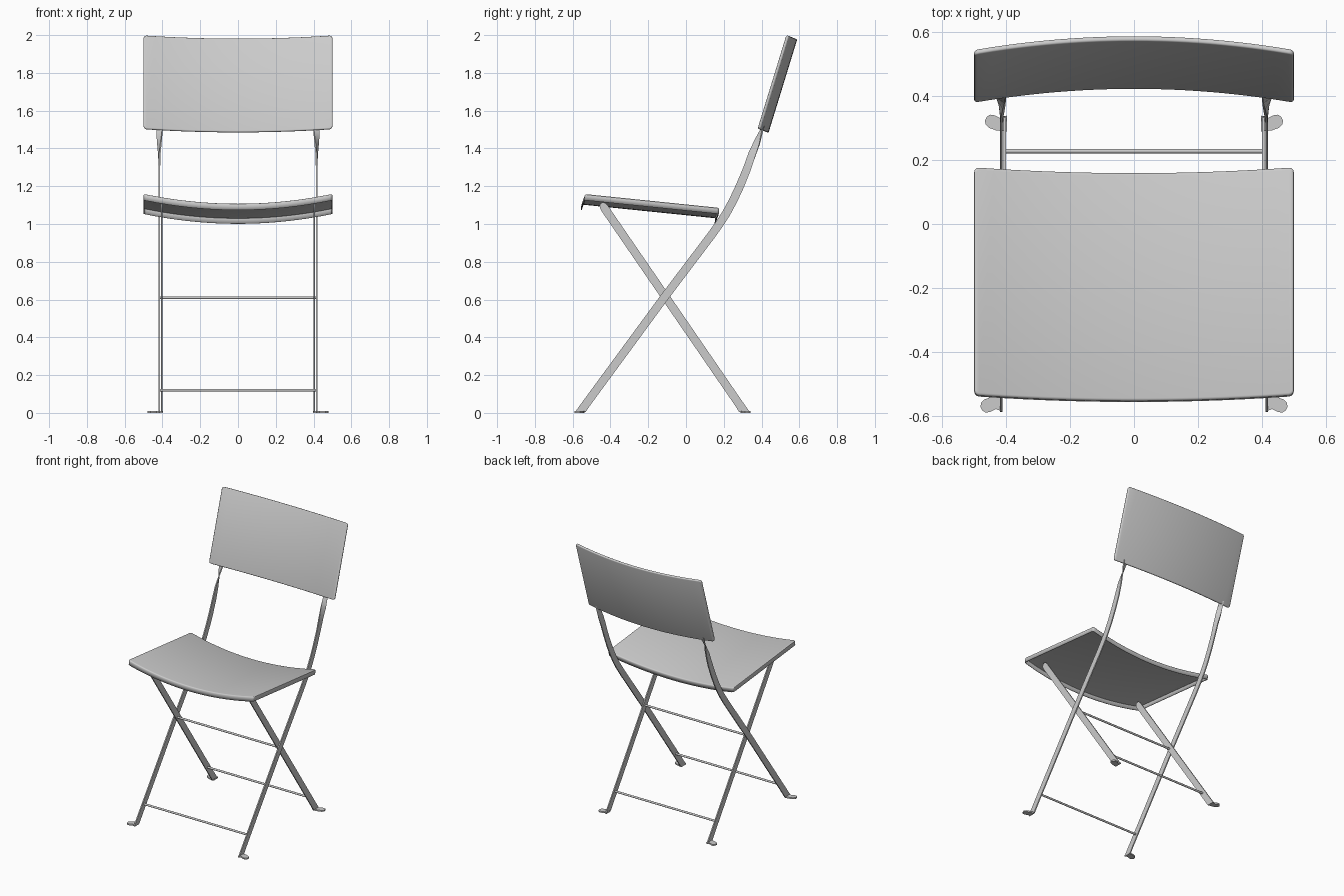
import bpy, bmesh, math
from mathutils import Vector

if "Cube" in bpy.data.objects:
    bpy.data.objects.remove(bpy.data.objects["Cube"])


def finish(name, bm, angle=35):
    bmesh.ops.recalc_face_normals(bm, faces=bm.faces)
    me = bpy.data.meshes.new(name)
    bm.to_mesh(me)
    bm.free()
    ob = bpy.data.objects.new(name, me)
    bpy.context.collection.objects.link(ob)
    bpy.ops.object.select_all(action='DESELECT')
    ob.select_set(True)
    bpy.context.view_layer.objects.active = ob
    bpy.ops.object.shade_smooth_by_angle(angle=math.radians(angle))
    return ob


def panel(name, start, end, sag, depth, hollow=False):
    """Curved panel: start/end are (y, z) of the show face at the side edges,
    sag is the (y, z) offset at x = 0, depth is the (y, z) thickness vector."""
    start, end, sag, depth = (Vector((0, *p)) for p in (start, end, sag, depth))
    length, thick = (end - start).length, depth.length
    bm = bmesh.new()
    bmesh.ops.create_cube(bm, size=1)
    for v in bm.verts:
        v.co = Vector((v.co.x, v.co.y * length, v.co.z * thick))
    # rounded corners, then softened face edges
    upright = [e for e in bm.edges if abs(e.verts[0].co.z - e.verts[1].co.z) > thick / 2]
    bmesh.ops.bevel(bm, geom=upright, offset=0.015, segments=3, profile=0.5, affect='EDGES')
    rim = [e for e in bm.edges if all(v.co.z > thick * 0.49 for v in e.verts)
           or (not hollow and all(v.co.z < -thick * 0.49 for v in e.verts))]
    bmesh.ops.bevel(bm, geom=rim, offset=min(0.008, thick * 0.4), segments=3,
                    profile=0.5, affect='EDGES')
    if hollow:
        low = [f for f in bm.faces if all(v.co.z < -thick * 0.49 for v in f.verts)]
        bmesh.ops.delete(bm, geom=low, context='FACES')
    # slice across the width, then bend
    for i in range(1, 24):
        bmesh.ops.bisect_plane(bm, geom=bm.verts[:] + bm.edges[:] + bm.faces[:],
                               plane_co=(-0.48 + 0.04 * i, 0, 0), plane_no=(1, 0, 0))
    for v in bm.verts:
        x, t, d = v.co.x, v.co.y / length + 0.5, 0.5 - v.co.z / thick
        v.co = start.lerp(end, t) + sag * (1 - 4 * x * x) + depth * d + Vector((x, 0, 0))
    ob = finish(name, bm)
    if hollow:
        mod = ob.modifiers.new("sheet", 'SOLIDIFY')
        mod.thickness = 0.005
        mod.offset = -1
    return ob


def flat_bar(name, x, path, thick=0.008):
    """Flat strip swept in the YZ plane; path holds (y, z, half width, twist)."""
    bm = bmesh.new()
    rings = []
    for i, (y, z, hw, twist) in enumerate(path):
        a, b = path[max(i - 1, 0)], path[min(i + 1, len(path) - 1)]
        tan = Vector((0, b[0] - a[0], b[1] - a[1])).normalized()
        side = Vector((0, 1, 0)) if i == 0 else Vector((0, tan.z, -tan.y))
        across = Vector((math.copysign(1, x), 0, 0))
        c, s = math.cos(math.radians(twist)), math.sin(math.radians(twist))
        w, t = (side * c + across * s) * hw, (across * c - side * s) * thick / 2
        o = Vector((x, y, z))
        rings.append([bm.verts.new(p) for p in (o + w + t, o - w + t, o - w - t, o + w - t)])
    for r0, r1 in zip(rings, rings[1:]):
        for k in range(4):
            bm.faces.new((r0[k], r0[(k + 1) % 4], r1[(k + 1) % 4], r1[k]))
    bm.faces.new(rings[0])
    bm.faces.new(rings[-1])
    return finish(name, bm)


TONGUE = [(-.004, .026), (.03, .022), (.052, .014), (.063, .003), (.064, -.010),
          (.058, -.021), (.048, -.027), (.034, -.025), (.016, -.016), (-.004, -.024)]


def foot(name, x, y, flip):
    """Small rounded tongue bent outwards at the leg end."""
    bm = bmesh.new()
    sx = math.copysign(1, x)
    vs = [bm.verts.new((x + sx * px, y + flip * py, 0)) for px, py in TONGUE]
    face = bm.faces.new(vs)
    ext = bmesh.ops.extrude_face_region(bm, geom=[face])
    for v in ext['geom']:
        if isinstance(v, bmesh.types.BMVert):
            v.co.z = 0.01
    return finish(name, bm)


def rod(name, y, z, half):
    bm = bmesh.new()
    bmesh.ops.create_cone(bm, cap_ends=True, segments=12, radius1=0.007, radius2=0.007,
                          depth=half * 2)
    for v in bm.verts:
        v.co = Vector((v.co.z, v.co.x + y, v.co.y + z))
    return finish(name, bm)


# Seat pan and backrest
panel("seat", (-0.535, 1.16), (0.178, 1.087), (-0.018, -0.052), (-0.004, -0.034), hollow=True)
panel("backrest", (0.378, 1.505), (0.53, 2.0), (0.043, -0.017), (0.016, -0.005))

# Long legs: straight, curving up to the backrest with a twist at the top
LONG = [(-.56, .004, .028, 0), (-.52, .06, .022, 0), (-.116, .61, .022, 0), (.13, .935, .022, 0),
        (.18, 1.005, .022, 0), (.215, 1.06, .022, 0), (.25, 1.125, .022, 0),
        (.285, 1.20, .022, 0), (.322, 1.29, .021, 0), (.35, 1.37, .020, 8),
        (.375, 1.43, .018, 30), (.39, 1.47, .016, 55), (.402, 1.50, .015, 75), (.409, 1.52, .015, 80)]
# Short legs: straight, with a rounded upper end
SHORT = [(.31, .004, .028, 0), (.272, .06, .022, 0), (-.43, 1.082, .022, 0),
         (-.439, 1.096, .020, 0), (-.445, 1.105, .015, 0), (-.449, 1.110, .007, 0)]
for side, s in (("left", -1), ("right", 1)):
    flat_bar("long_leg_" + side, s * 0.416, LONG)
    flat_bar("short_leg_" + side, s * 0.404, SHORT)
    foot("front_foot_" + side, s * 0.416, -0.563, 1)
    foot("back_foot_" + side, s * 0.402, 0.315, -1)

# Cross rods
rod("front_rod", -0.475, 0.12, 0.414)
rod("middle_rod", -0.113, 0.61, 0.416)
rod("back_rod", 0.228, 0.12, 0.404)
